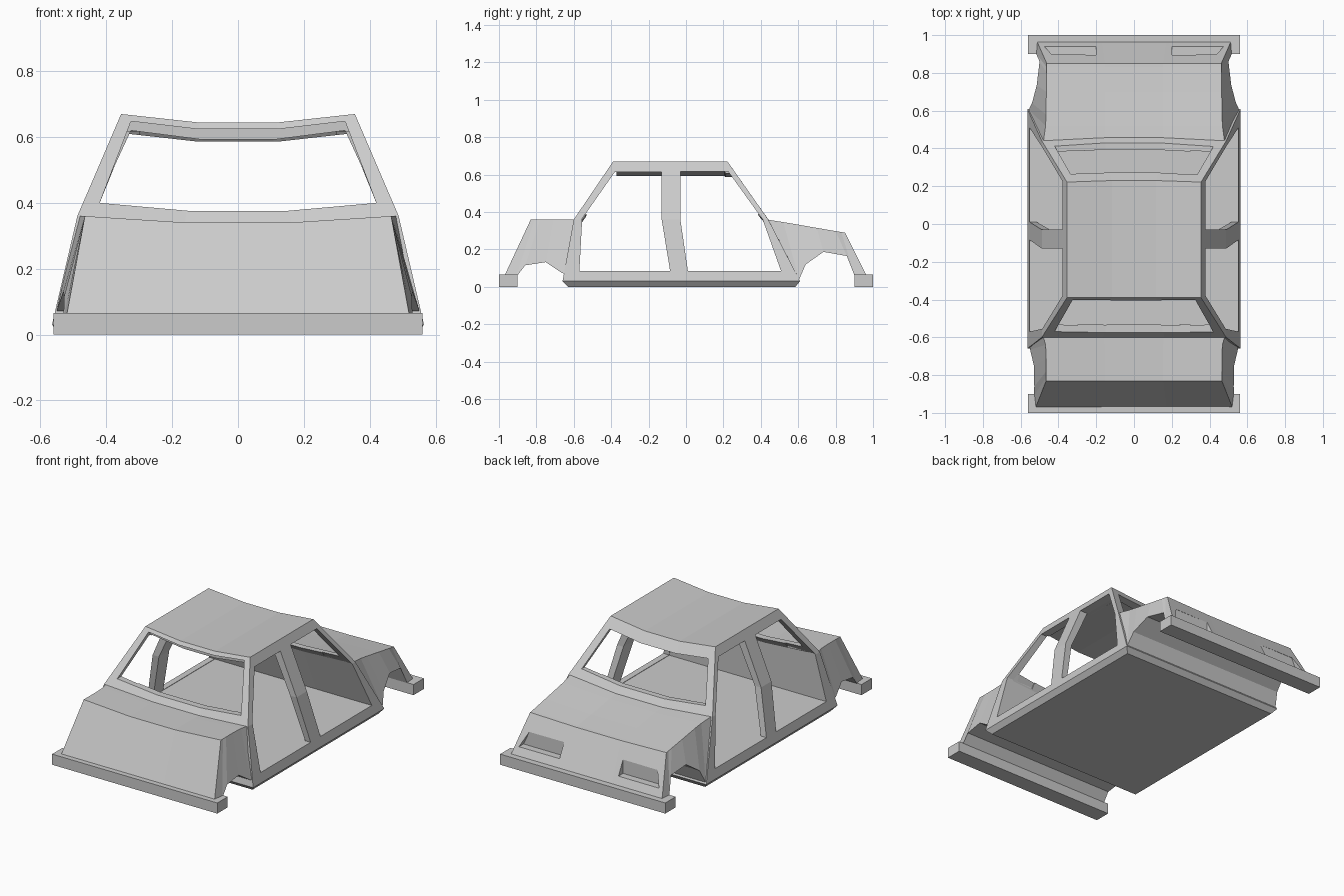
import bpy, bmesh


def make(name, verts, faces):
    bm = bmesh.new()
    vs = [bm.verts.new(v) for v in verts]
    for f in faces:
        bm.faces.new([vs[i] for i in f])
    bmesh.ops.recalc_face_normals(bm, faces=bm.faces)
    me = bpy.data.meshes.new(name)
    bm.to_mesh(me)
    bm.free()
    ob = bpy.data.objects.new(name, me)
    bpy.context.collection.objects.link(ob)
    return ob


def row(y, z, w, dip=0, bow=0):
    """Four points across the car; the middle two sag by dip and shift by bow."""
    m = w * 0.33
    return [(-w, y, z), (-m, y + bow, z - dip), (m, y + bow, z - dip), (w, y, z)]


def loft(name, sections):
    """Closed solid through sections, each a pair of rows."""
    verts, faces = [], []
    for a, b in sections:
        verts += row(*a) + row(*b)[::-1]
    n = len(sections)
    for s in range(n - 1):
        for i in range(8):
            j = (i + 1) % 8
            faces.append((s * 8 + i, s * 8 + j, s * 8 + 8 + j, s * 8 + 8 + i))
    for o in (0, (n - 1) * 8):
        faces += [(o + i, o + i + 1, o + 6 - i, o + 7 - i) for i in range(3)]
    return make(name, verts, faces)


def prism(name, pts, axis, a, b):
    """Outline extruded along x (outline is y,z) or y (outline is x,z)."""
    put = (lambda p, t: (t, p[0], p[1])) if axis == 'x' else (lambda p, t: (p[0], t, p[1]))
    n = len(pts)
    verts = [put(p, t) for t in (a, b) for p in pts]
    faces = [tuple(range(n)), tuple(range(n, 2 * n))]
    faces += [(i, (i + 1) % n, n + (i + 1) % n, n + i) for i in range(n)]
    return make(name, verts, faces)


def cut(ob, cutter):
    cutter.hide_render = True
    m = ob.modifiers.new("cut", 'BOOLEAN')
    m.operation, m.solver, m.object = 'DIFFERENCE', 'EXACT', cutter
    bpy.context.view_layer.objects.active = ob
    bpy.ops.object.modifier_apply(modifier=m.name)
    bpy.data.objects.remove(cutter)


# Cabin: floor, sill, belt and roof levels
cabin = loft("cabin", [
    ((-0.63, 0.0, 0.54), (0.585, 0.0, 0.54)),
    ((-0.66, 0.03, 0.565), (0.61, 0.03, 0.565)),
    ((-0.60, 0.36, 0.488, 0.02), (0.44, 0.36, 0.488, 0.02, 0.015)),
    ((-0.39, 0.67, 0.355, 0.026), (0.222, 0.67, 0.355, 0.026, 0.008)),
])

# Hollow interior
cut(cabin, loft("cavity", [
    ((-0.574, 0.082, 0.515), (0.512, 0.082, 0.515)),
    ((-0.56, 0.36, 0.445, 0.02), (0.412, 0.36, 0.445, 0.02, 0.01)),
    ((-0.372, 0.62, 0.325, 0.028), (0.205, 0.62, 0.325, 0.028)),
]))

# Side openings either side of the middle pillar
doors = [
    [(-0.57, 0.085), (-0.555, 0.365), (-0.38, 0.615), (-0.13, 0.615), (-0.13, 0.36), (-0.085, 0.085)],
    [(0.01, 0.085), (-0.03, 0.36), (-0.03, 0.617), (0.225, 0.617), (0.41, 0.36), (0.508, 0.085)],
]
for s in (-1, 1):
    for outline in doors:
        cut(cabin, prism("door_cut", outline, 'x', s * 0.30, s * 0.70))


# Sloping end windows
def window(wb, zb, wt, zt, a, b):
    pts = [(-wb, zb), (-0.15, zb - 0.024), (0.15, zb - 0.024), (wb, zb),
           (wt, zt), (0.12, zt - 0.024), (-0.12, zt - 0.024), (-wt, zt)]
    cut(cabin, prism("window_cut", pts, 'y', a, b))


window(0.42, 0.40, 0.325, 0.648, -0.8, -0.372)
window(0.42, 0.40, 0.335, 0.61, 0.15, 0.8)

# End body with flat lid and full-width wheel arch: (top row, bottom row)
loft("flat_end", [
    ((-0.83, 0.36, 0.465, 0.02), (-0.975, 0.05, 0.522)),
    ((-0.81, 0.36, 0.465, 0.02), (-0.91, 0.05, 0.53)),
    ((-0.78, 0.36, 0.465, 0.02), (-0.86, 0.115, 0.528)),
    ((-0.71, 0.36, 0.465, 0.02), (-0.75, 0.132, 0.53)),
    ((-0.64, 0.36, 0.468, 0.02), (-0.665, 0.075, 0.55)),
    ((-0.58, 0.36, 0.485, 0.02), (-0.61, 0.06, 0.55)),
])

# Sloping nose with wheel arch
nose = loft("nose", [
    ((0.85, 0.29, 0.462, 0.008), (0.97, 0.05, 0.515)),
    ((0.83, 0.293, 0.462, 0.009), (0.905, 0.05, 0.52)),
    ((0.80, 0.298, 0.462, 0.01), (0.86, 0.165, 0.50)),
    ((0.70, 0.315, 0.464, 0.014), (0.735, 0.187, 0.515)),
    ((0.58, 0.336, 0.466, 0.017), (0.64, 0.12, 0.54)),
    ((0.52, 0.346, 0.468, 0.018), (0.605, 0.04, 0.557)),
    ((0.432, 0.36, 0.48, 0.02), (0.56, 0.04, 0.557)),
])

# Headlight recesses
for s in (-1, 1):
    light = [(s * 0.20, 0.11), (s * 0.475, 0.11), (s * 0.435, 0.195), (s * 0.20, 0.195)]
    cut(nose, prism("light_cut", light, 'y', 0.895, 1.1))

# Bumpers
for name, a, b in (("flat_end_bumper", -1.0, -0.90), ("nose_bumper", 0.90, 1.0)):
    bar = [(-0.56, 0.0), (0.56, 0.0), (0.56, 0.065), (-0.56, 0.065)]
    prism(name, bar, 'y', a, b)
